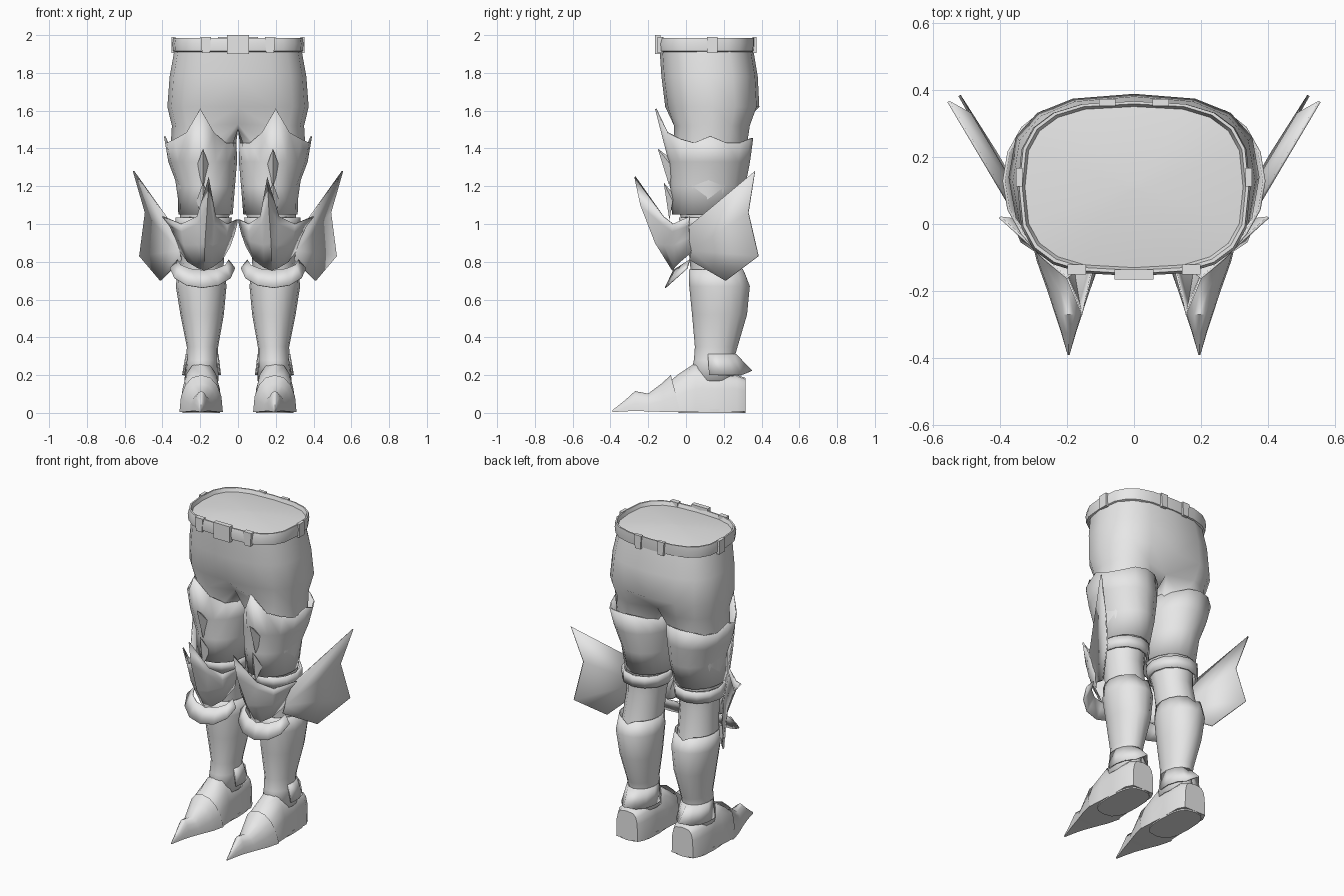
import bpy, bmesh, math
from mathutils import Vector

steel = bpy.data.materials.new("pale_grey")
steel.diffuse_color = (0.8, 0.8, 0.8, 1)


def make(name, verts, faces, mirror=True, thick=0.0, angle=40):
    """Mesh object, optionally thickened and mirrored to the other side."""
    me = bpy.data.meshes.new(name)
    bm = bmesh.new()
    vs = [bm.verts.new(v) for v in verts]
    for f in faces:
        bm.faces.new([vs[i] for i in f])
    bmesh.ops.remove_doubles(bm, verts=bm.verts, dist=0.0005)
    bmesh.ops.recalc_face_normals(bm, faces=bm.faces)
    bm.to_mesh(me)
    bm.free()
    ob = bpy.data.objects.new(name, me)
    bpy.context.collection.objects.link(ob)
    me.materials.append(steel)
    if thick:
        s = ob.modifiers.new("thickness", 'SOLIDIFY')
        s.thickness, s.offset = thick, 0
    if mirror:
        m = ob.modifiers.new("mirror", 'MIRROR')
        m.merge_threshold = 0.002
    bpy.ops.object.select_all(action='DESELECT')
    ob.select_set(True)
    bpy.context.view_layer.objects.active = ob
    bpy.ops.object.shade_smooth_by_angle(angle=math.radians(angle))
    return ob


def loft(name, rows, closed=True, caps=(False, False), **kw):
    """Skin a list of equal-length point rows."""
    n = len(rows[0])
    verts = [p for r in rows for p in r]
    faces = []
    for k in range(len(rows) - 1):
        for i in range(n if closed else n - 1):
            j = (i + 1) % n
            faces.append((k * n + i, k * n + j, (k + 1) * n + j, (k + 1) * n + i))
    if caps[0]:
        faces.append(tuple(range(n)))
    if caps[1]:
        faces.append(tuple(range(len(verts) - n, len(verts))))
    return make(name, verts, faces, **kw)


def power(v, p):
    return math.copysign(abs(v) ** p, v)


def ring(cx, y0, y1, z, a, n=16, p=1.0, start=0.0, sweep=360.0, closed=True):
    """Oval between y0 (front) and y1 (back), half width a."""
    cy, b = (y0 + y1) / 2, (y1 - y0) / 2
    out = []
    for i in range(n):
        t = math.radians(start + sweep * i / (n if closed else n - 1))
        out.append(Vector((cx + a * power(math.cos(t), p), cy + b * power(math.sin(t), p), z)))
    return out


def box(name, c, s, taper=1.0, mirror=True):
    v = [(c[0] + x * s[0] / 2 * (taper if z < 0 else 1), c[1] + y * s[1] / 2, c[2] + z * s[2] / 2)
         for x in (-1, 1) for y in (-1, 1) for z in (-1, 1)]
    f = [(0, 1, 3, 2), (4, 6, 7, 5), (0, 4, 5, 1), (2, 3, 7, 6), (0, 2, 6, 4), (1, 5, 7, 3)]
    return make(name, v, f, mirror=mirror)


# Trousers: half hip sheet flowing into one leg, mirrored
def half(w, y0, y1, z):
    r = ring(0, y0, y1, z, w, 9, 0.75, -90, 180, closed=False)
    r[0].x = r[8].x = 0
    return r


hips = [half(0.335, -0.14, 0.355, 1.93), half(0.362, -0.13, 0.38, 1.78),
        half(0.374, -0.11, 0.388, 1.62), half(0.35, -0.075, 0.35, 1.52)]
hips[3][0] = Vector((0, -0.03, 1.53))
hips[3][8] = Vector((0, 0.29, 1.52))
verts = [p for r in hips for p in r]
faces = [(k * 9 + i, k * 9 + i + 1, k * 9 + i + 10, k * 9 + i + 9) for k in range(3) for i in range(8)]
base = len(verts)
verts += [Vector((0, y, 1.5)) for y in (0.22, 0.13, 0.04)]
top = list(range(27, 36)) + [base, base + 1, base + 2]
for cx, y0, y1, z, a in [(0.185, -0.065, 0.32, 1.4, 0.172), (0.175, -0.04, 0.26, 1.08, 0.135),
                         (0.185, 0.01, 0.25, 0.9, 0.115), (0.195, 0.03, 0.29, 0.7, 0.115)]:
    start = len(verts)
    verts += ring(cx, y0, y1, z, a, 12, 1, -120)
    low = list(range(start, start + 12))
    faces += [(top[i], top[(i + 1) % 12], low[(i + 1) % 12], low[i]) for i in range(12)]
    top = low
make("trousers", verts, faces, angle=60)

# Belt with recessed, slightly domed top
belt = [ring(0, y0, y1, z, w, 20, 0.68) for y0, y1, z, w in
        [(-0.135, 0.35, 1.91, 0.33), (-0.152, 0.362, 1.915, 0.343), (-0.155, 0.366, 1.955, 0.347),
         (-0.148, 0.366, 1.985, 0.342), (-0.138, 0.358, 1.985, 0.333), (-0.13, 0.35, 1.962, 0.325),
         (-0.03, 0.25, 1.975, 0.2), (0.1, 0.12, 1.98, 0.02)]]
loft("belt", belt, caps=(False, True), mirror=False, angle=50)
box("buckle", (0, -0.15, 1.95), (0.115, 0.03, 0.1), mirror=False)
box("front_belt_loop", (0.17, -0.135, 1.947), (0.055, 0.03, 0.085), 0.75)
box("back_belt_loop", (0.08, 0.362, 1.947), (0.05, 0.02, 0.085), 0.75)
box("side_belt_loop", (0.342, 0.14, 1.947), (0.02, 0.055, 0.085))

# Thigh plate with a tall front point and small side point
rows = [ring(0.2, -0.095, 0.352, 1.43, 0.188), ring(0.187, -0.088, 0.335, 1.33, 0.178),
        ring(0.168, -0.08, 0.31, 1.2, 0.148), ring(0.172, -0.07, 0.27, 1.05, 0.14)]
for i, z in {12: 1.61, 11: 1.485, 13: 1.485, 0: 1.465, 4: 1.455, 3: 1.45, 5: 1.45, 14: 1.45}.items():
    rows[0][i].z = z
rows[0][12].y = -0.16
rows[0][11].y = rows[0][13].y = -0.1
loft("thigh_plate", rows, thick=0.008)

# Small raised points down the front of the thigh
for tip_y, tip_z in ((-0.15, 1.4), (-0.118, 1.22)):
    v = [(0.185, tip_y, tip_z), (0.15, -0.07, tip_z - 0.1), (0.22, -0.07, tip_z - 0.1),
         (0.185, -0.088, tip_z - 0.2), (0.185, -0.06, tip_z - 0.07)]
    make("thigh_point", v, [(0, 1, 3), (0, 3, 2), (0, 2, 4), (0, 4, 1)])

# Strap behind the knee
loft("knee_strap", [ring(0.182, -0.03, 0.275, 1.035, 0.142, 12),
                    ring(0.184, -0.02, 0.27, 0.965, 0.138, 12)], thick=0.015)

# Knee guard: columns run outside to inside, points run top to bottom
cols = [
    [(0.40, 0.02, 1.04), (0.36, 0.015, 0.99), (0.33, 0.02, 0.93), (0.30, 0.03, 0.85)],
    [(0.30, -0.07, 1.0), (0.295, -0.07, 0.96), (0.285, -0.06, 0.89), (0.265, -0.03, 0.80)],
    [(0.215, -0.12, 1.04), (0.213, -0.125, 1.0), (0.21, -0.115, 0.89), (0.215, -0.06, 0.77)],
    [(0.155, -0.27, 1.25), (0.162, -0.238, 1.1), (0.175, -0.16, 0.90), (0.18, -0.07, 0.755)],
    [(0.12, -0.12, 1.04), (0.128, -0.125, 1.0), (0.135, -0.115, 0.89), (0.14, -0.06, 0.77)],
    [(0.06, -0.07, 1.0), (0.06, -0.07, 0.96), (0.065, -0.06, 0.91), (0.085, -0.03, 0.81)],
    [(0.003, 0.01, 1.025), (0.01, 0.005, 0.99), (0.02, 0.01, 0.95), (0.045, 0.03, 0.88)],
]
loft("knee_guard", cols, closed=False, thick=0.008, angle=50)

# Flared lip under the knee guard
inner, outer = [], []
for i in range(7):
    t = math.pi * i / 6
    c, s = math.cos(t), math.sin(t)
    inner.append((0.185 + 0.135 * c, 0.02 - 0.085 * s, 0.81 - 0.055 * s))
    outer.append((0.188 + 0.172 * c, 0.005 - 0.115 * s, 0.765 - 0.103 * s))
loft("knee_lip", [inner, outer], closed=False, thick=0.006)

# Side wing with a folded leading edge
wing = [(0.31, 0.03, 0.86), (0.553, 0.365, 1.28), (0.49, 0.33, 1.06), (0.52, 0.383, 0.83),
        (0.41, 0.21, 0.70), (0.30, 0.02, 0.81), (0.34, 0.005, 0.98)]
make("knee_wing", wing, [(0, 1, 2), (0, 2, 3), (0, 3, 4), (0, 4, 5), (0, 6, 1)], thick=0.008, angle=20)

# Shin plate
rows = [ring(cx, y0, y1, z, a) for cx, y0, y1, z, a in
        [(0.195, 0.02, 0.31, 0.76, 0.122), (0.195, 0.02, 0.335, 0.67, 0.131),
         (0.19, 0.035, 0.32, 0.52, 0.112), (0.188, 0.05, 0.27, 0.35, 0.08),
         (0.19, 0.045, 0.25, 0.28, 0.08), (0.193, 0.02, 0.27, 0.17, 0.088)]]
rows[0][4].z = 0.735
loft("shin_plate", rows, thick=0.006)

# Flared guard round the back of the ankle
up = ring(0.19, 0.045, 0.262, 0.31, 0.084, 9, 1, -20, 220, closed=False)
down = ring(0.193, 0.03, 0.31, 0.2, 0.1, 9, 1, -20, 220, closed=False)
down[4].y, down[4].z = 0.347, 0.222
loft("ankle_guard", [up, down], closed=False, thick=0.008)


# Boot and toe cap: arched sections along the foot
def arch(y, hw, z0, z1, p, lean=0.0):
    out = []
    for i in range(9):
        t = math.pi * i / 8
        h = power(math.sin(t), p) if 0 < i < 8 else 0.0
        out.append((0.195 + hw * power(math.cos(t), p) if i != 4 else 0.195,
                    y - lean * h, z0 + (z1 - z0) * h))
    return out


boot = [arch(y, w, 0.008, z, p) for y, w, z, p in
        [(0.315, 0.075, 0.185, 0.5), (0.27, 0.098, 0.2, 0.5), (0.15, 0.098, 0.21, 0.55),
         (0.05, 0.105, 0.265, 0.8), (-0.04, 0.11, 0.205, 0.85), (-0.12, 0.085, 0.14, 0.9),
         (-0.22, 0.045, 0.08, 1.0)]]
loft("boot", boot, caps=(True, True), angle=45)
cap = [arch(-0.03, 0.115, 0.005, 0.2, 0.9, 0.05), arch(-0.11, 0.095, 0.005, 0.155, 0.95, 0.02),
       arch(-0.2, 0.063, 0.008, 0.102, 1.0), arch(-0.27, 0.04, 0.01, 0.115, 1.0),
       arch(-0.325, 0.022, 0.008, 0.065, 1.0), arch(-0.39, 0.003, 0.004, 0.014, 1.0)]
loft("toe_cap", cap, caps=(False, True), angle=45)
make("sole", [p for r in cap for p in (r[0], r[8])],
     [(2 * k, 2 * k + 1, 2 * k + 3, 2 * k + 2) for k in range(5)])
heel = ring(0.195, -0.04, 0.315, 0.0, 0.1, 16, 0.7)
loft("heel_sole", [heel, [v + Vector((0, 0, 0.02)) for v in heel]], caps=(True, True))
